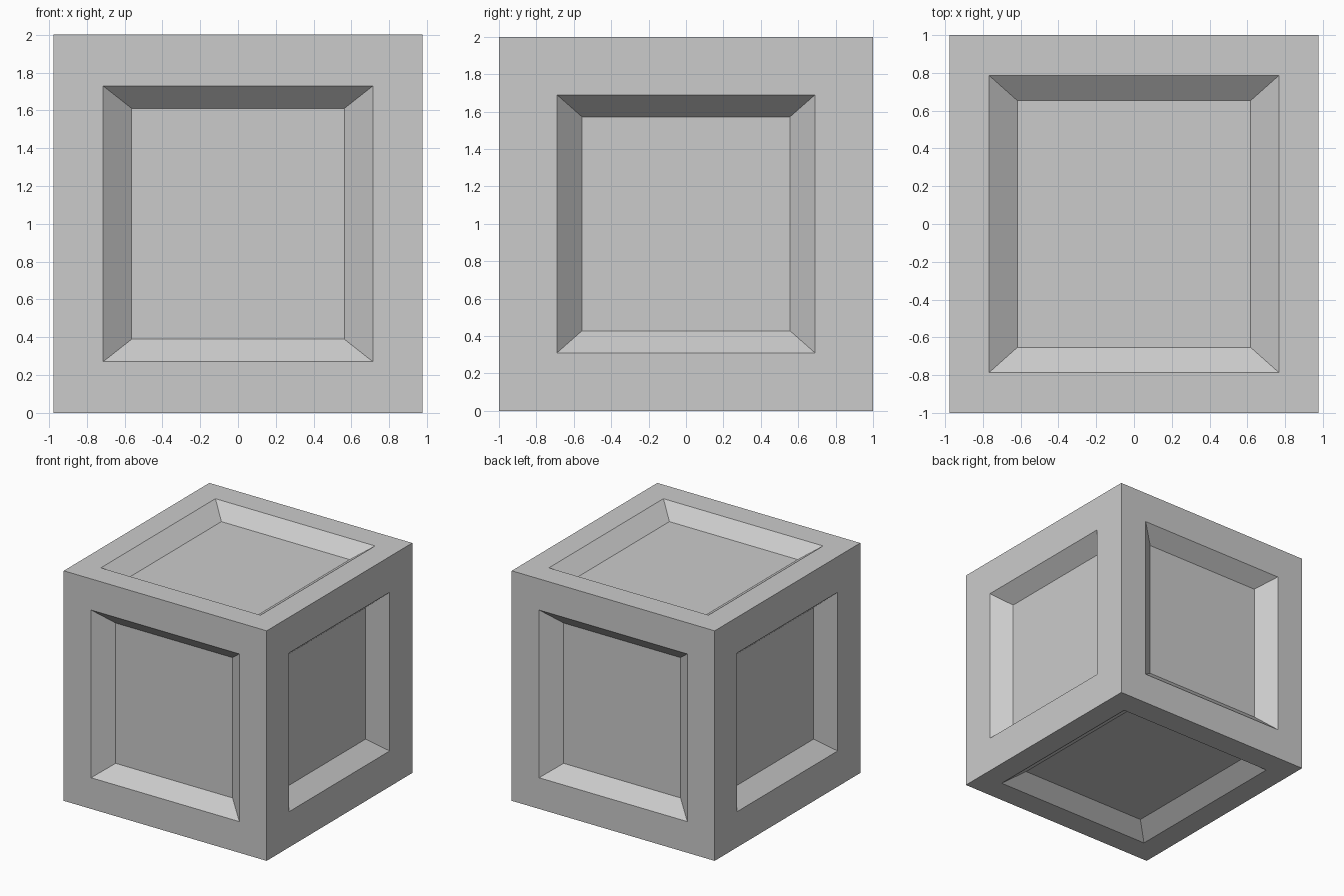
import bpy, bmesh
from mathutils import Vector

if "Cube" in bpy.data.objects:
    bpy.data.objects.remove(bpy.data.objects["Cube"])

HALF = Vector((0.976, 1.0, 1.0))      # half size of the crate
DEPTH = Vector((0.137, 0.122, 0.108))  # recess depth along each axis
# half extents of the recess rim and floor, keyed by the face's normal axis
RIM = {0: (0, 0.69, 0.69), 1: (0.713, 0, 0.729), 2: (0.768, 0.787, 0)}
FLOOR = {0: (0, 0.556, 0.572), 1: (0.562, 0, 0.61), 2: (0.617, 0.653, 0)}


def fit(face, axis, extents, level):
    """Move a face's corners onto a centred rectangle at a given level."""
    for v in face.verts:
        for i in range(3):
            size = level if i == axis else extents[i]
            v.co[i] = size if v.co[i] > 0 else -size


# Solid block
bm = bmesh.new()
bmesh.ops.create_cube(bm, size=2)
for v in bm.verts:
    v.co = v.co * HALF

# Sloped-edge recessed panel on every side
for face in list(bm.faces):
    axis = max(range(3), key=lambda i: abs(face.normal[i]))
    bmesh.ops.inset_individual(bm, faces=[face], thickness=0.1)
    fit(face, axis, RIM[axis], HALF[axis])
    bmesh.ops.inset_individual(bm, faces=[face], thickness=0.1)
    fit(face, axis, FLOOR[axis], HALF[axis] - DEPTH[axis])

# Stand it on the ground
bmesh.ops.translate(bm, verts=bm.verts, vec=(0, 0, 1))
bmesh.ops.recalc_face_normals(bm, faces=bm.faces)
mesh = bpy.data.meshes.new("crate")
bm.to_mesh(mesh)
bm.free()
bpy.context.collection.objects.link(bpy.data.objects.new("crate", mesh))
